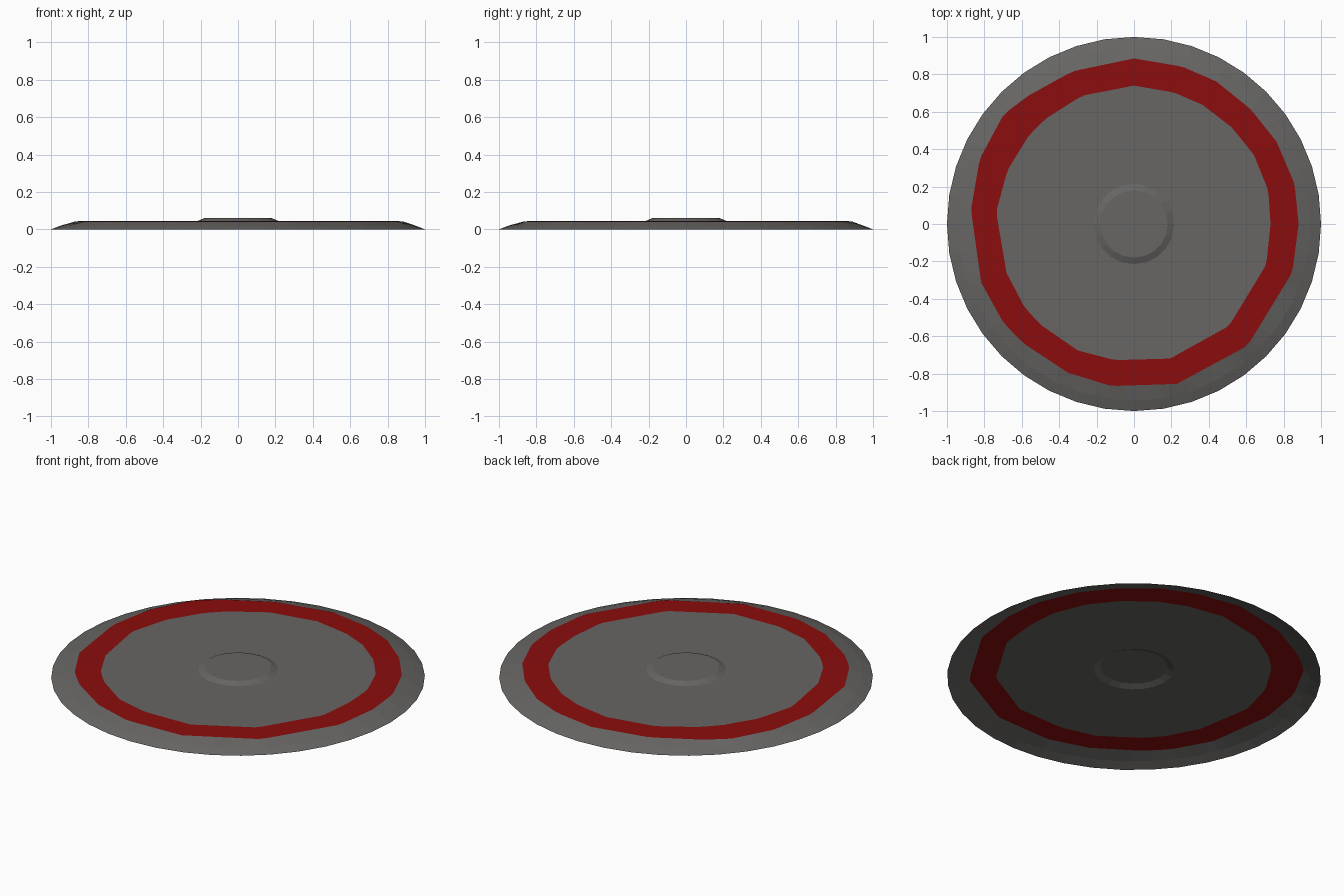
import bpy, bmesh, math

if "Cube" in bpy.data.objects:
    bpy.data.objects.remove(bpy.data.objects["Cube"])

N = 120  # directions around the axis


def material(name, rgb):
    m = bpy.data.materials.new(name)
    m.diffuse_color = (*rgb, 1)
    m.use_nodes = True
    m.node_tree.nodes["Principled BSDF"].inputs["Base Color"].default_value = m.diffuse_color
    return m


GREY = material("warm grey", (0.135, 0.132, 0.127))
RED = material("deep red", (0.26, 0.004, 0.004))

# hand-cut stripe: corner angle (degrees), inner radius, outer radius
STRIPE = [(0, .73, .88), (14, .74, .885), (30, .74, .88), (44.5, .735, .875),
          (60, .735, .88), (73, .735, .88), (90, .74, .885), (112, .74, .88),
          (130, .735, .89), (140, .735, .91), (157, .735, .895), (175, .74, .875),
          (201, .73, .875), (217, .735, .875), (227, .735, .87), (246, .74, .87),
          (262, .735, .875), (285, .745, .885), (313, .745, .89), (343, .74, .885)]


def polygon(corners, z):
    """Loop of N points lying on the straight-edged polygon through polar corners."""
    pts = [(math.radians(a), r) for a, r in corners]
    pts.append((pts[0][0] + 2 * math.pi, pts[0][1]))
    loop, k = [], 0
    for i in range(N):
        t = pts[0][0] + 2 * math.pi * i / N
        while t > pts[k + 1][0] + 1e-9:
            k += 1
        (a, r), (b, s) = pts[k], pts[k + 1]
        rad = r * s * math.sin(b - a) / (r * math.sin(t - a) + s * math.sin(b - t))
        loop.append((rad * math.cos(t), rad * math.sin(t), z))
    return loop


def circle(r, z, sides):
    return polygon([(360 * i / sides, r) for i in range(sides)], z)


def shell(name, loops, mat, cap=False):
    """Skin from outer loop to inner loop, optionally capped in the middle."""
    bm = bmesh.new()
    rows = [[bm.verts.new(p) for p in loop] for loop in loops]
    for a, b in zip(rows, rows[1:]):
        for i in range(N):
            j = (i + 1) % N
            bm.faces.new((a[i], a[j], b[j], b[i]))
    if cap:
        bm.faces.new(rows[-1])
    me = bpy.data.meshes.new(name)
    bm.to_mesh(me)
    bm.free()
    me.materials.append(mat)
    ob = bpy.data.objects.new(name, me)
    bpy.context.collection.objects.link(ob)


TOP = 0.045
stripe_in = polygon([(a, r) for a, r, _ in STRIPE], TOP)
stripe_out = polygon([(a, r) for a, _, r in STRIPE], TOP - 0.002)

# sloping rim, open underneath
shell("sloped_rim", [circle(1, 0, 40), circle(0.945, 0.021, 40), stripe_out], GREY)
# painted stripe
shell("red_stripe", [stripe_out, stripe_in], RED)
# flat plate inside the stripe
shell("flat_plate", [stripe_in, circle(0.215, TOP, 20)], GREY)
# raised hub with a bevelled wall
shell("raised_hub", [circle(0.215, TOP, 20), circle(0.18, 0.06, 20)], GREY, cap=True)
